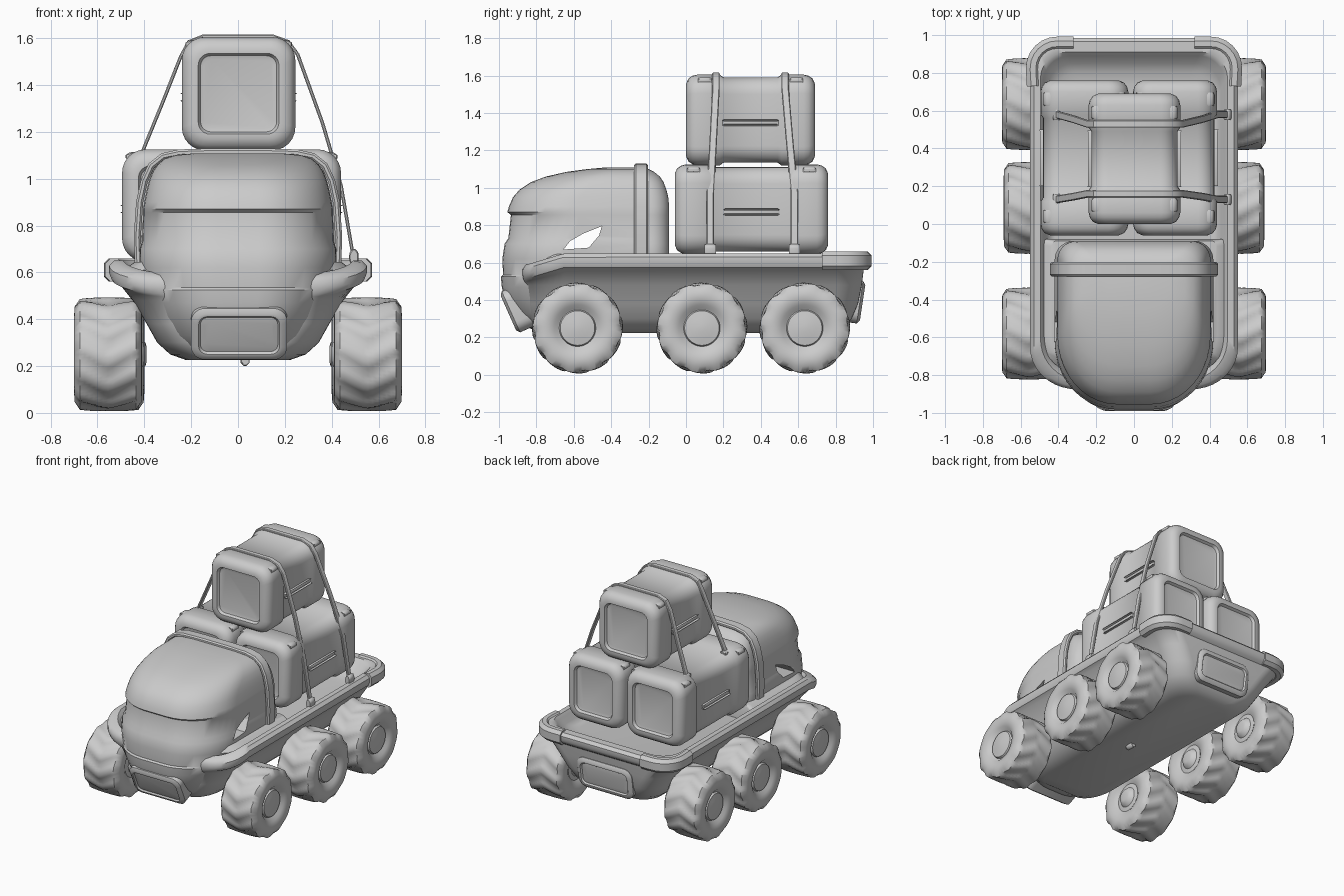
import bpy, bmesh, math
from mathutils import Vector

if "Cube" in bpy.data.objects:
    bpy.data.objects.remove(bpy.data.objects["Cube"])

grey = bpy.data.materials.new("light_grey")
grey.diffuse_color = (0.6, 0.6, 0.6, 1)
grey.use_nodes = True
grey.node_tree.nodes["Principled BSDF"].inputs["Base Color"].default_value = grey.diffuse_color


def loft(name, rings, caps=True, loc=(0, 0, 0)):
    """Skin a list of equal-length closed rings."""
    bm = bmesh.new()
    rows = [[bm.verts.new(p) for p in ring] for ring in rings]
    n = len(rows[0])
    for a, b in zip(rows, rows[1:]):
        for i in range(n):
            j = (i + 1) % n
            bm.faces.new((a[i], a[j], b[j], b[i]))
    if caps:
        bm.faces.new(rows[0])
        bm.faces.new(rows[-1])
    bmesh.ops.recalc_face_normals(bm, faces=bm.faces)
    me = bpy.data.meshes.new(name)
    bm.to_mesh(me)
    bm.free()
    me.materials.append(grey)
    ob = bpy.data.objects.new(name, me)
    ob.location = loc
    bpy.context.collection.objects.link(ob)
    return ob


def outline(z, hx, y0, y1, ry=0.22, rear=0.14, kx=0.45, n=10):
    """Plan outline with elliptical front corners and tighter rear corners."""
    rx = hx * kx
    half = []
    for i in range(n + 1):
        a = math.pi / 2 * i / n
        half.append((hx - rx + rx * math.sin(a), y0 + ry - ry * math.cos(a)))
    for i in range(n + 1):
        a = math.pi / 2 * i / n
        half.append((hx - rear + rear * math.cos(a), y1 - rear + rear * math.sin(a)))
    return [(x, y, z) for x, y in half] + [(-x, y, z) for x, y in reversed(half)]


def framed_box(name, x0, x1, z0, z1, profile, r, loc_y=0.0, tilt=0.0):
    """Rounded-rectangle sections along y; profile holds (y, inset)."""
    cx, cz = (x0 + x1) / 2, (z0 + z1) / 2
    rings = []
    for y, inset in profile:
        w, h = (x1 - x0) / 2 - inset, (z1 - z0) / 2 - inset
        rad = max(r - inset * 0.7, 0.025)
        ring = []
        for q, (sx, sz) in enumerate(((1, 1), (-1, 1), (-1, -1), (1, -1))):
            for i in range(7):
                a = math.pi / 2 * (q + i / 6)
                ring.append((sx * (w - rad) + rad * math.cos(a), y,
                             sz * (h - rad) + rad * math.sin(a)))
        rings.append(ring)
    ob = loft(name, rings, loc=(cx, loc_y, cz))
    ob.rotation_euler.x = tilt
    return ob


def band(name, pts, side, w, t):
    """Flat strap with softened corners along a path; side is its width axis."""
    pts = [Vector(p) for p in pts]
    s0 = Vector(side)
    rings = []
    for i, p in enumerate(pts):
        tan = (pts[min(i + 1, len(pts) - 1)] - pts[max(i - 1, 0)]).normalized()
        s = (s0 - tan * s0.dot(tan)).normalized()
        n = tan.cross(s)
        c = min(w, t) * 0.3
        a, b = w / 2, t / 2
        sec = ((a, b - c), (a - c, b), (c - a, b), (-a, b - c),
               (-a, c - b), (c - a, -b), (a - c, -b), (a, c - b))
        rings.append([p + s * u + n * v for u, v in sec])
    return loft(name, rings)


def block(name, x0, x1, y0, y1, z0, z1):
    return framed_box(name, x0, x1, z0, z1, [(y0, 0.004), (y0 + 0.01, 0),
                      (y1 - 0.01, 0), (y1, 0.004)], 0.008)


# Tub hull with rolled rim that dips toward the nose, and a dished cargo floor
hull = [outline(0.225, 0.22, -0.76, 0.78), outline(0.25, 0.29, -0.80, 0.84),
        outline(0.30, 0.345, -0.83, 0.885), outline(0.38, 0.39, -0.85, 0.92),
        outline(0.48, 0.45, -0.86, 0.94), outline(0.56, 0.51, -0.865, 0.95),
        outline(0.575, 0.54, -0.87, 0.97), outline(0.60, 0.55, -0.875, 0.985),
        outline(0.63, 0.55, -0.875, 0.985), outline(0.65, 0.53, -0.86, 0.965),
        outline(0.65, 0.495, -0.83, 0.91), outline(0.63, 0.48, -0.82, 0.89),
        outline(0.585, 0.46, -0.81, 0.85), outline(0.56, 0.44, -0.80, 0.80),
        outline(0.55, 0.42, -0.78, 0.74)]
hull = [[(x, y, z - (0.3 * max(0, -0.65 - y) if z > 0.5 else 0)) for x, y, z in ring]
        for ring in hull]
loft("hull", hull)
loft("cab_deck", [outline(0.50, 0.44, -0.80, -0.08, rear=0.03),
                  outline(0.61, 0.49, -0.80, -0.08, rear=0.03),
                  outline(0.645, 0.44, -0.80, -0.09, rear=0.03)])
block("belly_hook", 0.01, 0.05, -0.03, 0.03, 0.20, 0.24)

# Cab: sloping nose, recessed window strip, brow and domed roof
levels = ((0.235, 0.23, -0.80, -0.09), (0.26, 0.29, -0.86, -0.09), (0.33, 0.33, -0.925, -0.09),
          (0.41, 0.36, -0.97, -0.09), (0.47, 0.38, -0.985, -0.09),
          (0.525, 0.40, -0.99, -0.09), (0.535, 0.405, -0.978, -0.09),
          (0.62, 0.42, -0.982, -0.09), (0.70, 0.42, -0.97, -0.09),
          (0.73, 0.41, -0.95, -0.09), (0.855, 0.405, -0.936, -0.09),
          (0.87, 0.405, -0.955, -0.09), (0.90, 0.40, -0.947, -0.09),
          (0.95, 0.39, -0.925, -0.095), (0.99, 0.38, -0.89, -0.105),
          (1.03, 0.365, -0.83, -0.12), (1.06, 0.345, -0.75, -0.14),
          (1.085, 0.315, -0.64, -0.17), (1.10, 0.27, -0.53, -0.20),
          (1.108, 0.19, -0.44, -0.25))
cab = loft("cab", [outline(z, hx, a, b, min(0.36, (b - a) * 0.52), min(0.1, hx * 0.4), 0.78)
                   for z, hx, a, b in levels])

# Open side window passing through the cab
window = ((-0.655, 0.67), (-0.62, 0.715), (-0.55, 0.755), (-0.45, 0.795),
          (-0.465, 0.745), (-0.52, 0.68))
cutter = loft("window_cutter", [[(x, y, z) for y, z in window] for x in (-0.7, 0.7)])
cutter.hide_render = True
cutter.hide_viewport = True
cut = cab.modifiers.new("window", 'BOOLEAN')
cut.operation = 'DIFFERENCE'
cut.solver = 'EXACT'
cut.object = cutter

# Roll bar arch over the cab
arch = [(0.425, 0.62), (0.43, 0.75), (0.42, 0.90), (0.40, 0.99), (0.37, 1.055),
        (0.32, 1.095), (0.25, 1.11), (0.12, 1.114)]
path = [(x, -0.24, z) for x, z in arch] + [(-x, -0.24, z) for x, z in reversed(arch)]
band("roll_bar", path, (0, 1, 0), 0.075, 0.03)

# Front and rear bumpers with shallow inset panels
bumper = [(-0.053, 0.06), (-0.05, 0.04), (-0.06, 0.032), (-0.06, 0.02),
          (-0.045, 0.0), (0.06, 0.0)]
framed_box("front_bumper", -0.20, 0.21, 0.235, 0.475, bumper, 0.06, -0.895, 0.42)
framed_box("rear_bumper", -0.22, 0.22, 0.28, 0.51, [(-y, i) for y, i in bumper],
           0.06, 0.885, -0.15)

# Corner guards on the rear rim
for s in (-1, 1):
    pts = [(0.53, 0.73), (0.535, 0.82)]
    pts += [(0.405 + 0.13 * math.cos(a), 0.825 + 0.13 * math.sin(a))
            for a in (math.pi / 12 * i for i in range(1, 6))]
    pts += [(0.40, 0.955), (0.32, 0.955)]
    band("rear_corner_guard", [(s * x, y, 0.61) for x, y in pts], (0, 0, 1), 0.10, 0.075)


# Cargo crates: framed ends, recessed waist, corner pads
def crate(name, x0, x1, y0, y1, z0, z1):
    end = [(0.022, 0.095), (0.018, 0.08), (0.0, 0.07), (0.0, 0.05), (0.012, 0.022),
           (0.035, 0.006), (0.06, 0.0), (0.18, 0.0), (0.20, 0.014)]
    prof = [(y0 + d, i) for d, i in end] + [(y1 - d, i) for d, i in reversed(end)]
    framed_box(name, x0, x1, z0, z1, prof, 0.10)
    mid, zc = (y0 + y1) / 2, z0 + (z1 - z0) * 0.47
    for x in (x0 + 0.012, x1 - 0.012):
        block(name + "_handle", x - 0.01, x + 0.01, mid - 0.15, mid + 0.15,
              zc - 0.018, zc + 0.018)
    for x in (x0 + 0.05, x1 - 0.05):
        for y in (y0 + 0.10, y1 - 0.10):
            block(name + "_corner_pad", x - 0.035, x + 0.035, y - 0.035, y + 0.035,
                  z1 - 0.05, z1 - 0.012)


crate("left_crate", -0.495, -0.03, -0.06, 0.76, 0.645, 1.125)
crate("right_crate", -0.005, 0.44, -0.06, 0.76, 0.645, 1.125)
crate("top_crate", -0.24, 0.245, 0.0, 0.69, 1.12, 1.605)

# Tie-down straps from the left crate over the top crate to the right rim
for y_top, y_low in ((0.16, 0.13), (0.53, 0.58)):
    over = [(-0.41, y_low, 1.11), (-0.32, (y_top + y_low) / 2, 1.33), (-0.245, y_top, 1.52),
            (-0.21, y_top, 1.585), (-0.15, y_top, 1.608), (0.15, y_top, 1.608),
            (0.215, y_top, 1.585), (0.255, y_top, 1.53),
            (0.36, (y_top + y_low) / 2, 1.24), (0.44, y_low, 0.97), (0.495, y_low, 0.65)]
    band("strap", over, (0, 1, 0), 0.04, 0.015)
    block("rim_buckle", 0.475, 0.515, y_low - 0.03, y_low + 0.03, 0.63, 0.70)
    block("crate_buckle", -0.43, -0.385, y_low - 0.03, y_low + 0.03, 1.09, 1.125)

# Wheels: revolved tyre with soft chevron tread and domed hub
SEG, LUGS = 108, 12
inner = [(-0.155, 0.03), (-0.15, 0.05), (-0.125, 0.07), (-0.12, 0.10), (-0.135, 0.125),
         (-0.145, 0.165), (-0.142, 0.205)]
tread = [(-0.12 + 0.02 * i, 0.233 + 0.005 * math.cos((i - 6) / 6 * 1.5)) for i in range(13)]
outer = [(0.142, 0.205), (0.145, 0.165), (0.135, 0.125), (0.115, 0.105), (0.112, 0.098),
         (0.125, 0.092), (0.13, 0.06), (0.136, 0.02)]


def wheel(name, s, cy, cx):
    rings = []
    for u, r in inner + tread + outer:
        weight = min(1.0, max(0.0, (r - 0.195) / 0.04))
        ring = []
        for i in range(SEG):
            a = 2 * math.pi * i / SEG
            lug = max(-1.0, min(1.0, 1.8 * math.sin(LUGS * a + 29 * abs(u))))
            rr = r + weight * 0.005 * lug
            ring.append((s * (cx + u), cy + rr * math.cos(a), 0.25 + rr * math.sin(a)))
        rings.append(ring)
    loft(name, rings)


for s in (-1, 1):
    wheel("front_wheel", s, -0.58, 0.555)
    wheel("middle_wheel", s, 0.085, 0.545)
    wheel("rear_wheel", s, 0.635, 0.555)

# Smooth shading with crisp edges
bpy.ops.object.select_all(action='DESELECT')
for ob in bpy.context.collection.objects:
    if ob.type == 'MESH' and ob != cutter:
        ob.select_set(True)
        bpy.context.view_layer.objects.active = ob
bpy.ops.object.shade_smooth_by_angle(angle=math.radians(40))
